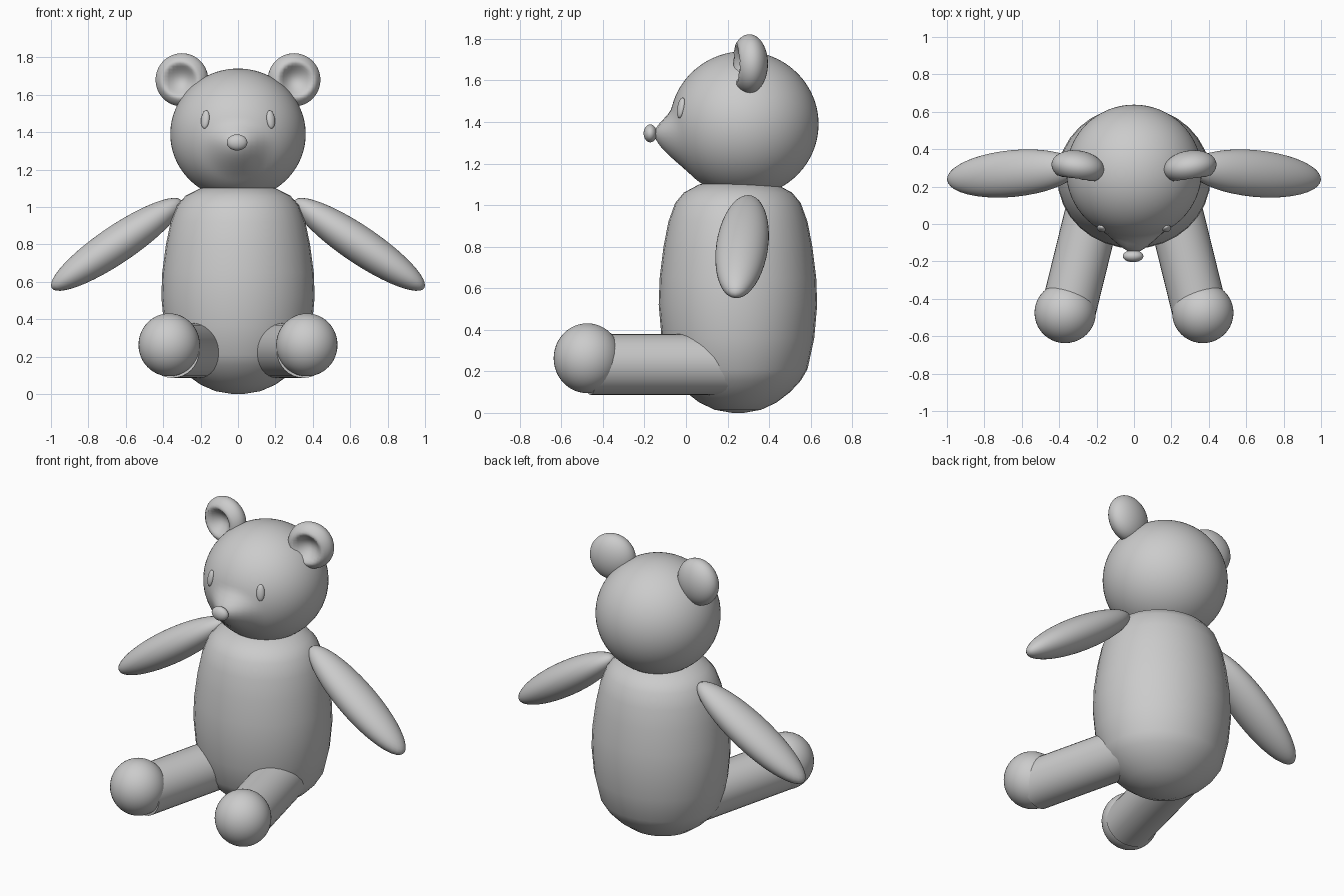
import bpy, bmesh, math
from mathutils import Vector, Matrix

if "Cube" in bpy.data.objects:
    bpy.data.objects.remove(bpy.data.objects["Cube"])


def finish(ob, angle=60):
    bpy.ops.object.select_all(action='DESELECT')
    ob.select_set(True)
    bpy.context.view_layer.objects.active = ob
    bpy.ops.object.shade_smooth_by_angle(angle=math.radians(angle))
    return ob


def ball(name, loc, radii, rot=None, shape=None, seg=40, rings=24):
    """Ellipsoid; rot orients its axes, shape() may edit local vertices."""
    bm = bmesh.new()
    bmesh.ops.create_uvsphere(bm, u_segments=seg, v_segments=rings, radius=1)
    for v in bm.verts:
        v.co = Vector(a * b for a, b in zip(v.co, radii))
        if shape:
            v.co = shape(v.co.copy())
    me = bpy.data.meshes.new(name)
    bm.to_mesh(me)
    bm.free()
    ob = bpy.data.objects.new(name, me)
    bpy.context.collection.objects.link(ob)
    ob.matrix_world = Matrix.Translation(loc) @ (rot.to_4x4() if rot else Matrix())
    return finish(ob)


def lathe(name, profile, loc, yscale, seg=32):
    """Revolve (radius, z) points about z."""
    bm = bmesh.new()
    rings = []
    for r, z in profile:
        rings.append([bm.verts.new((r * math.cos(2 * math.pi * i / seg),
                                    r * yscale * math.sin(2 * math.pi * i / seg), z))
                      for i in range(seg)])
    for a, b in zip(rings, rings[1:]):
        for i in range(seg):
            j = (i + 1) % seg
            bm.faces.new((a[i], a[j], b[j], b[i]))
    bm.faces.new(rings[0][::-1])
    bm.faces.new(rings[-1])
    me = bpy.data.meshes.new(name)
    bm.to_mesh(me)
    bm.free()
    ob = bpy.data.objects.new(name, me)
    ob.location = loc
    bpy.context.collection.objects.link(ob)
    return finish(ob, 50)


def axes_along(direction):
    """Rotation whose x axis follows direction and y stays near world y."""
    x = Vector(direction).normalized()
    z = x.cross(Vector((0, 1, 0))).normalized()
    return Matrix((x, z.cross(x), z)).transposed()


# Body
lathe('body', [(0.03, 0.0), (0.12, 0.015), (0.2, 0.05), (0.27, 0.1), (0.325, 0.155),
               (0.36, 0.21), (0.395, 0.36), (0.41, 0.52), (0.405, 0.65), (0.385, 0.8),
               (0.36, 0.92), (0.325, 1.01), (0.28, 1.06), (0.2, 1.1), (0.1, 1.11)],
      (0, 0.25, 0), 0.93)


# Head with the snout drawn out of its front
def snout(p):
    dz = p.z + 0.05
    t = min(1, math.hypot(p.x / 0.19, dz / (0.13 if dz > 0 else 0.2)))
    if p.y < 0:
        p.y -= 0.078 * (1 - 3 * t * t + 2 * t ** 3)
    return p


ball('head', (0, 0.28, 1.39), (0.362, 0.358, 0.35), shape=snout, seg=64, rings=48)
ball('nose', (-0.005, -0.172, 1.345), (0.055, 0.032, 0.043))


# Ear: flattened ball with a dished front
def dish(p):
    r = math.hypot(p.x, p.z) / 0.095
    if p.y < 0 and r < 1:
        p.y += 0.085 * (1 - r * r) ** 1.2
    return p


for s, side in ((-1, 'left'), (1, 'right')):
    ball('ear_' + side, (s * 0.3, 0.305, 1.68), (0.142, 0.088, 0.142),
         rot=Matrix.Rotation(s * 0.15, 3, 'Z'), shape=dish)

    # Eyes
    ball('eye_' + side, (s * 0.175, -0.024, 1.468), (0.024, 0.016, 0.05),
         rot=Matrix.Rotation(s * 0.5, 3, 'Z') @ Matrix.Rotation(-0.2, 3, 'X'),
         seg=20, rings=12)

    # Arms
    ball('arm_' + side, (s * 0.648, 0.27, 0.8), (0.42, 0.125, 0.1),
         rot=axes_along((s * 0.83, -0.08, -0.56)))

    # Legs
    a, b = Vector((s * 0.19, 0.19, 0.233)), Vector((s * 0.35, -0.46, 0.233))
    d = b - a
    bpy.ops.mesh.primitive_cylinder_add(vertices=32, radius=0.147, depth=d.length,
                                        location=(a + b) / 2,
                                        rotation=d.to_track_quat('Z', 'Y').to_euler())
    leg = bpy.context.object
    leg.name = 'leg_' + side
    finish(leg, 40)

    # Feet
    ball('foot_' + side, (s * 0.368, -0.475, 0.263), (0.164, 0.162, 0.168))
